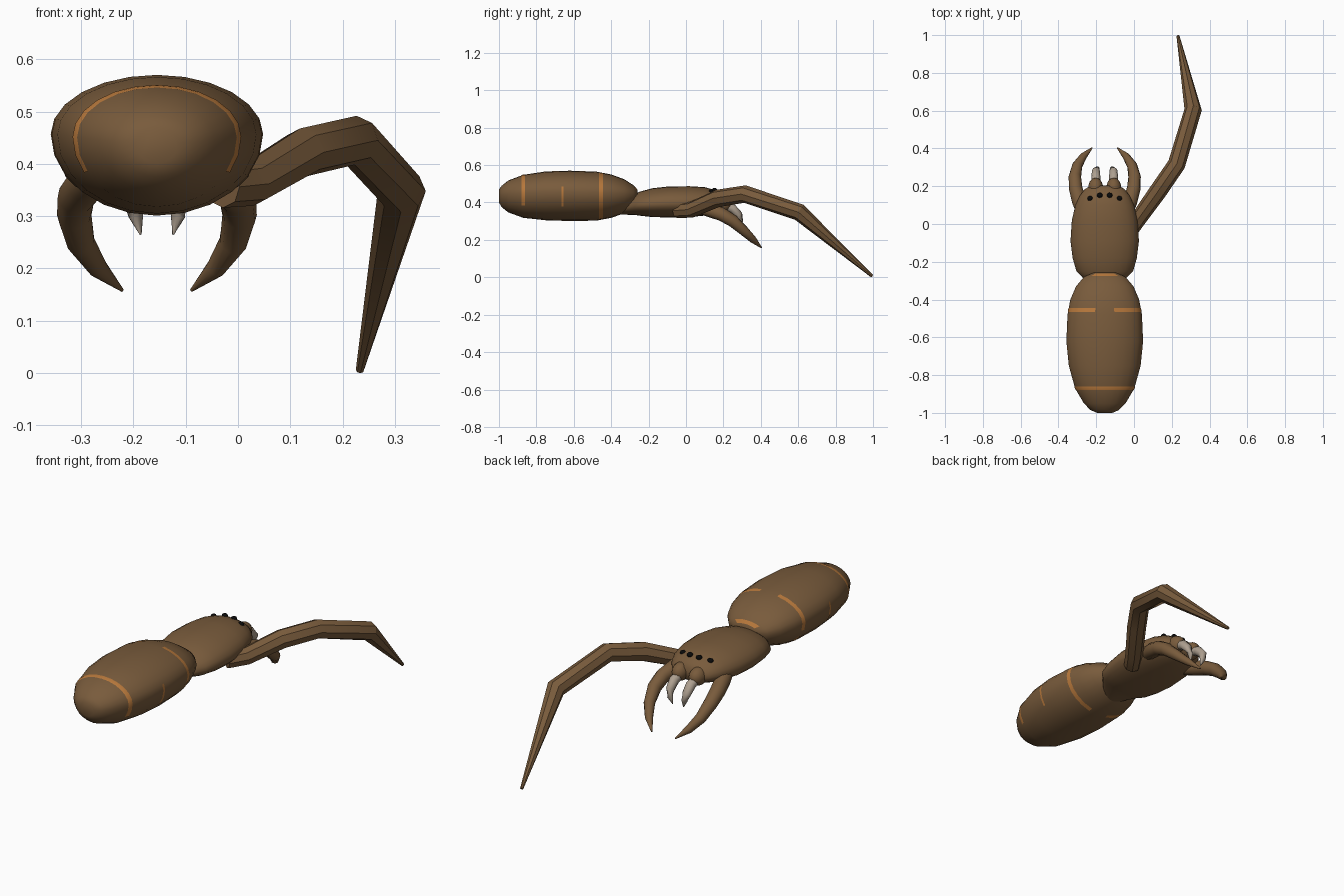
import bpy, bmesh, math
from mathutils import Vector

if "Cube" in bpy.data.objects:
    bpy.data.objects.remove(bpy.data.objects["Cube"], do_unlink=True)

CX = -0.155  # body midline


def material(name, rgb, rough=0.7):
    m = bpy.data.materials.new(name)
    m.use_nodes = True
    m.diffuse_color = (*rgb, 1)
    bsdf = m.node_tree.nodes["Principled BSDF"]
    bsdf.inputs["Base Color"].default_value = (*rgb, 1)
    bsdf.inputs["Roughness"].default_value = rough
    return m


BROWN = material("brown", (0.19, 0.105, 0.045))
ORANGE = material("orange", (0.48, 0.19, 0.045))
IVORY = material("ivory", (0.42, 0.35, 0.28))
BLACK = material("black", (0.003, 0.003, 0.003))


def finish(name, bm, mat, angle=40):
    bmesh.ops.recalc_face_normals(bm, faces=bm.faces)
    me = bpy.data.meshes.new(name)
    bm.to_mesh(me)
    bm.free()
    ob = bpy.data.objects.new(name, me)
    bpy.context.collection.objects.link(ob)
    me.materials.append(mat)
    bpy.ops.object.select_all(action="DESELECT")
    ob.select_set(True)
    bpy.context.view_layer.objects.active = ob
    bpy.ops.object.shade_smooth_by_angle(angle=math.radians(angle))
    return ob


def skin(bm, rings, caps=True, keep=lambda a: True):
    """Join rings of points with quads; keep() filters by angle round the ring."""
    vs = [[bm.verts.new(p) for p in r] for r in rings]
    n = len(vs[0])
    for a, b in zip(vs, vs[1:]):
        for i in range(n):
            j = (i + 1) % n
            if keep((i + 0.5) * 360 / n):
                bm.faces.new((a[i], a[j], b[j], b[i]))
    if caps:
        bm.faces.new(vs[0])
        bm.faces.new(vs[-1])


def section(y, w, top, low, waist, grow=0.0, n=24):
    """Oval cross-section, with its widest line at a fraction of the height."""
    mid = low + (top - low) * waist
    pts = []
    for i in range(n):
        a = math.tau * i / n
        h = top - mid if math.sin(a) > 0 else mid - low
        pts.append((CX + (w + grow) * math.cos(a), y, mid + (h + grow) * math.sin(a)))
    return pts


def tube(name, path, radii, mat, sides=10, angle=40):
    pts = [Vector(p) for p in path]
    rings = []
    for k, p in enumerate(pts):
        before = (p - pts[k - 1]).normalized() if k else Vector()
        after = (pts[k + 1] - p).normalized() if k < len(pts) - 1 else Vector()
        t = (before + after).normalized()
        side = t.cross(Vector((0, 0, 1))).normalized()
        up = side.cross(t)
        rings.append([p + radii[k] * (side * math.cos(a) + up * math.sin(a))
                      for a in (math.tau * i / sides for i in range(sides))])
    bm = bmesh.new()
    skin(bm, rings)
    return finish(name, bm, mat, angle)


def ellipsoid(name, centre, size, mat):
    bm = bmesh.new()
    bmesh.ops.create_uvsphere(bm, u_segments=14, v_segments=10, radius=1)
    bmesh.ops.scale(bm, vec=size, verts=bm.verts)
    bmesh.ops.translate(bm, vec=centre, verts=bm.verts)
    return finish(name, bm, mat)


# Abdomen profile: y, half width, top, bottom
ABDOMEN = [(-1.0, 0.04, 0.47, 0.40), (-0.985, 0.075, 0.49, 0.375),
           (-0.95, 0.11, 0.518, 0.347), (-0.87, 0.157, 0.548, 0.318),
           (-0.75, 0.19, 0.566, 0.305), (-0.62, 0.203, 0.57, 0.301),
           (-0.48, 0.197, 0.565, 0.303), (-0.40, 0.182, 0.55, 0.318),
           (-0.33, 0.152, 0.524, 0.342), (-0.28, 0.11, 0.492, 0.375),
           (-0.258, 0.06, 0.465, 0.41)]
WAIST = 0.58


def abdomen_at(y):
    for a, b in zip(ABDOMEN, ABDOMEN[1:]):
        if a[0] <= y <= b[0]:
            f = (y - a[0]) / (b[0] - a[0])
            return [p + (q - p) * f for p, q in zip(a, b)]


bm = bmesh.new()
skin(bm, [section(*r, WAIST) for r in ABDOMEN])
finish("abdomen", bm, BROWN, 60)


# Thin orange bands lying on the abdomen
def band(name, y, width, keep):
    bm = bmesh.new()
    ys = [y - width / 2, y + width / 2]
    ys = sorted(ys + [r[0] for r in ABDOMEN if ys[0] < r[0] < ys[1]])
    skin(bm, [section(*abdomen_at(v), WAIST, 0.0015) for v in ys], False, keep)
    finish(name, bm, ORANGE, 60)


band("front_band", -0.455, 0.02, lambda a: abs(a % 180 - 90) > 8 and not 195 < a < 210)
band("rear_band", -0.87, 0.02, lambda a: a < 210 or a > 330)
band("middle_band", -0.66, 0.012, lambda a: a < 15 or a > 330 or 165 < a < 210)
band("neck_band", -0.268, 0.012, lambda a: 45 < a < 135)

# Head and thorax in one shell: y, half width, top, bottom
THORAX = [(-0.36, 0.05, 0.40, 0.335), (-0.275, 0.125, 0.445, 0.334),
          (-0.25, 0.15, 0.457, 0.33), (-0.18, 0.17, 0.476, 0.322),
          (-0.09, 0.181, 0.486, 0.32), (0.02, 0.174, 0.487, 0.322),
          (0.1, 0.155, 0.482, 0.33), (0.15, 0.132, 0.468, 0.34),
          (0.185, 0.105, 0.448, 0.352), (0.205, 0.07, 0.425, 0.365)]
bm = bmesh.new()
skin(bm, [section(*r, 0.45) for r in THORAX])
finish("thorax", bm, BROWN, 60)

# Paired jaws, fangs and feelers
for label, s in (("left", 1), ("right", -1)):
    def mirror(points):
        return [(CX + s * x, y, z) for x, y, z in points]

    ellipsoid(label + "_jaw", (CX + s * 0.048, 0.19, 0.392), (0.04, 0.055, 0.045), BROWN)
    tube(label + "_fang",
         mirror([(0.046, 0.2, 0.385), (0.047, 0.25, 0.368), (0.046, 0.282, 0.335),
                 (0.04, 0.292, 0.3), (0.031, 0.285, 0.265)]),
         [0.022, 0.024, 0.021, 0.014, 0.002], IVORY, 10, 60)
    tube(label + "_feeler",
         mirror([(0.11, 0.05, 0.385), (0.135, 0.12, 0.362), (0.154, 0.19, 0.337),
                 (0.158, 0.25, 0.302), (0.145, 0.31, 0.248), (0.112, 0.36, 0.2),
                 (0.066, 0.404, 0.158)]),
         [0.035, 0.038, 0.036, 0.033, 0.027, 0.019, 0.003], BROWN, 12, 60)
    # Eyes, an inner and an outer one on each side
    ellipsoid(label + "_inner_eye", (CX + s * 0.026, 0.152, 0.466), (0.015, 0.014, 0.012), BLACK)
    ellipsoid(label + "_outer_eye", (CX + s * 0.077, 0.135, 0.456), (0.015, 0.014, 0.013), BLACK)

# Single jointed leg on the left
tube("leg",
     [(-0.03, -0.05, 0.356), (0.025, 0.03, 0.362), (0.125, 0.17, 0.422),
      (0.225, 0.315, 0.445), (0.313, 0.605, 0.348), (0.233, 0.995, 0.006)],
     [0.04, 0.043, 0.047, 0.047, 0.046, 0.008], BROWN, 8, 30)
